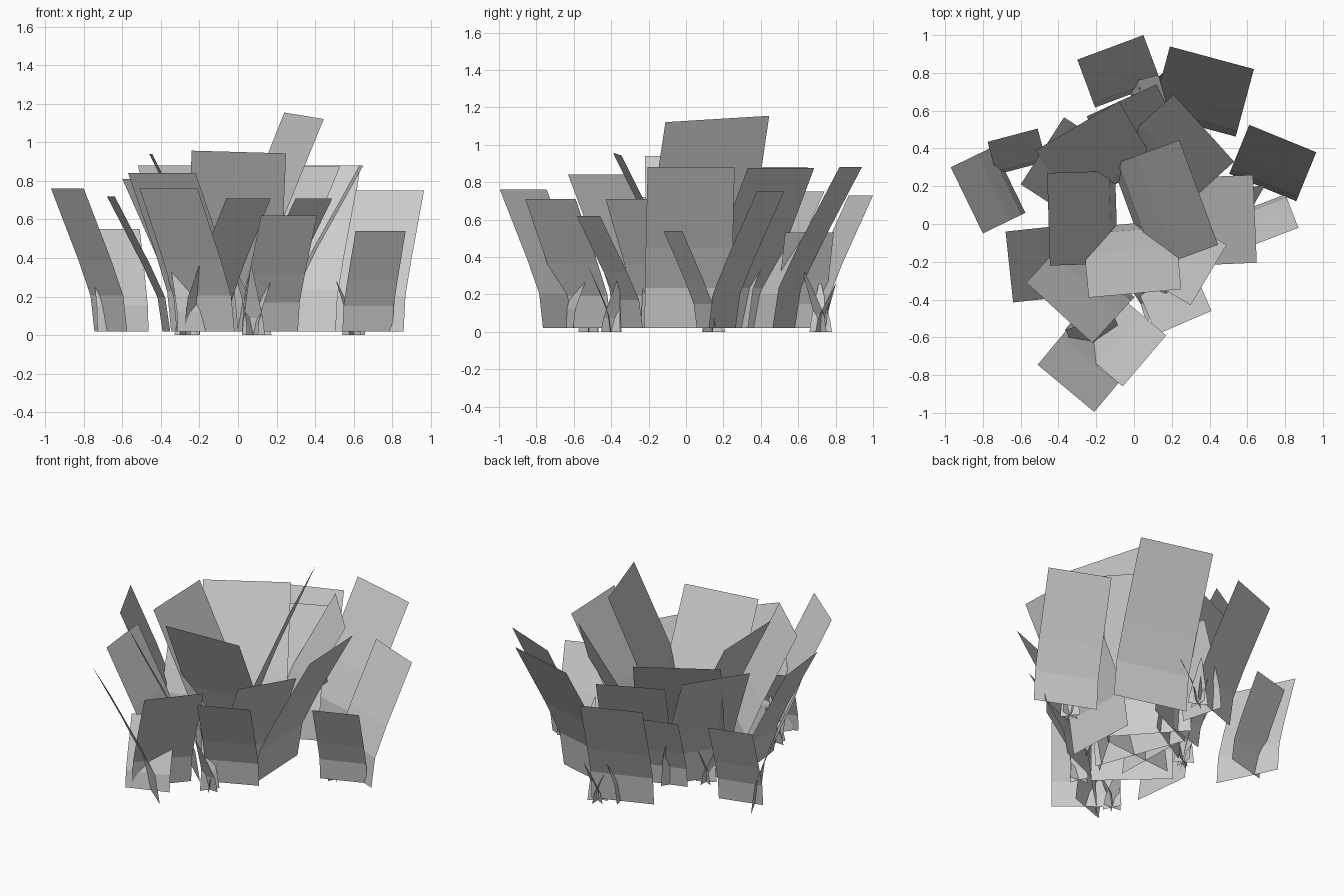
import bpy, math, random
from mathutils import Vector

if "Cube" in bpy.data.objects:
    bpy.data.objects.remove(bpy.data.objects["Cube"])

random.seed(4)

# side profile of every leaf: (height fraction, outward fraction)
BEND = [(0, 0), (0.25, 0.09), (0.50, 0.37), (1, 1)]


def sheet(name, rows):
    verts = [p for row in rows for p in row]
    faces = [(2*i, 2*i + 1, 2*i + 3, 2*i + 2) for i in range(len(rows) - 1)]
    me = bpy.data.meshes.new(name)
    me.from_pydata(verts, [], faces)
    ob = bpy.data.objects.new(name, me)
    bpy.context.collection.objects.link(ob)


def leaf(name, ax, ay, bx, by, z, lean, tilt=0):
    """Bent card from its top edge; it leans to the right of a -> b."""
    a, b = Vector((ax, ay)), Vector((bx, by))
    out = Vector((by - ay, ax - bx)).normalized() * lean
    rows = []
    for h, o in BEND:
        s = out * (o - 1)
        rows.append([(p.x + s.x, p.y + s.y, 0.02 + (z + t - 0.02) * h)
                     for p, t in ((a, -tilt), (b, tilt))])
    sheet(name, rows)


def blade(x, y, angle, height):
    """Narrow pointed grass blade."""
    d = Vector((math.cos(angle), math.sin(angle)))
    n = Vector((-d.y, d.x))
    rows = []
    for (h, o), w in zip(BEND, (0.06, 0.05, 0.035, 0.004)):
        c = Vector((x, y)) + d * o * height * 0.35
        rows.append([(*(c + n * w * s), 0.0 + height * h) for s in (-1, 1)])
    sheet("small_blade", rows)


# top edge a, top edge b, top height, outward lean, (height tilt)
inner = [
    (.445, -.11, .24, .445, 1.138, .38, .017),
    (-.46, .27, -.445, -.22, .94, .36),
    (-.24, -.39, .25, -.345, .95, .37, -.007),
    (.65, -.205, .63, .26, .88, .38),
    (-.08, .65, -.52, .39, .88, .37),
    (.53, .33, .21, .685, .875, .38),
]
middle = [
    (.12, .74, -.25, .57, .75, .29),
    (-.37, .565, -.60, .21, .81, .33),
    (-.68, -.04, -.64, -.415, .72, .29),
    (-.57, -.31, -.22, -.63, .84, .33),
    (.30, -.43, .49, -.11, .71, .31),
    (.12, -.585, .41, -.46, .62, .25),
    (.635, .82, .19, .94, .88, .37),
    (-.02, .56, -.28, .48, .50, .18),
]
outer = [
    (.05, 1.0, -.30, .87, .73, .27),
    (.965, .38, .61, .525, .75, .28),
    (.61, -.12, .87, -.02, .54, .19),
    (-.51, .505, -.775, .435, .55, .18),
    (-.97, .30, -.80, -.05, .76, .25),
    (-.51, -.745, -.21, -.995, .76, .30),
    (-.06, -.86, .17, -.59, .71, .29),
    (-.11, -.47, -.36, -.56, .43, .14),
    (.20, .53, .13, .79, .53, .17),
]
for name, ring in (("inner_leaf", inner), ("middle_leaf", middle), ("outer_leaf", outer)):
    for args in ring:
        leaf(name, *args)

# little tufts between the leaves
for x, y in [(-.27, -.52), (.08, -.40), (.60, .14), (.12, .72), (-.25, .15)]:
    start = random.uniform(0, 6.28)
    for k in range(3):
        blade(x, y, start + k * 2.1, random.uniform(.24, .38))
